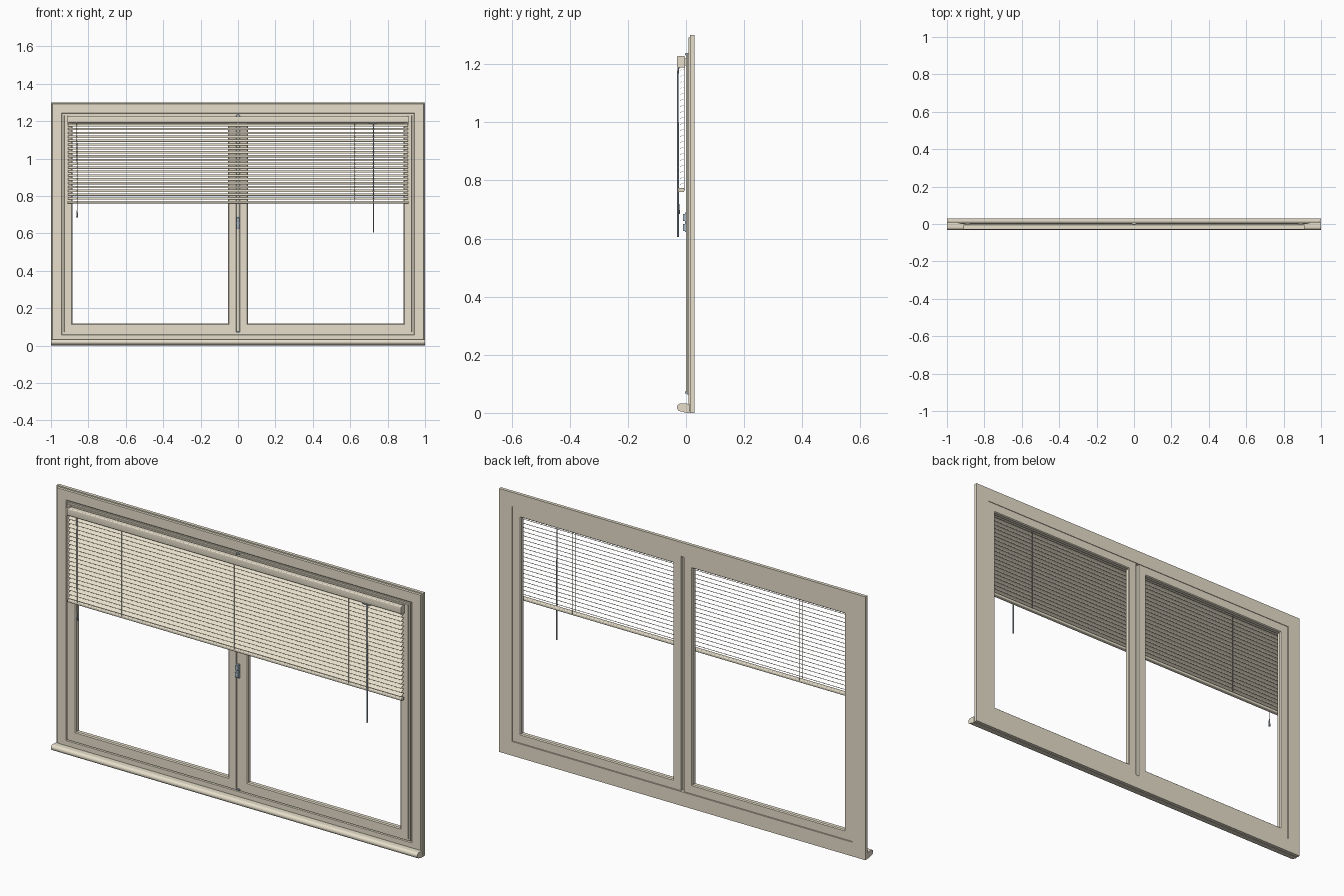
import bpy, bmesh, math
from mathutils import Vector

cube = bpy.data.objects.get("Cube")
if cube:
    bpy.data.objects.remove(cube, do_unlink=True)


def material(name, rgb):
    m = bpy.data.materials.new(name)
    m.use_nodes = True
    m.diffuse_color = (*rgb, 1)
    m.node_tree.nodes["Principled BSDF"].inputs["Base Color"].default_value = (*rgb, 1)
    return m


CREAM = material("cream", (0.80, 0.74, 0.60))
STEEL = material("blue grey metal", (0.40, 0.49, 0.56))
CORD = material("cord grey", (0.40, 0.39, 0.35))


def finish(name, bm, mat, smooth=False):
    bmesh.ops.recalc_face_normals(bm, faces=bm.faces)
    mesh = bpy.data.meshes.new(name)
    bm.to_mesh(mesh)
    bm.free()
    mesh.materials.append(mat)
    ob = bpy.data.objects.new(name, mesh)
    bpy.context.collection.objects.link(ob)
    if smooth:
        bpy.ops.object.select_all(action='DESELECT')
        ob.select_set(True)
        bpy.context.view_layer.objects.active = ob
        bpy.ops.object.shade_smooth_by_angle(angle=math.radians(35))
    return ob


def loft(bm, start, end):
    """Closed solid between two matching outlines."""
    a = [bm.verts.new(p) for p in start]
    b = [bm.verts.new(p) for p in end]
    n = len(a)
    bm.faces.new(a)
    bm.faces.new(b)
    for k in range(n):
        bm.faces.new((a[k], a[(k + 1) % n], b[(k + 1) % n], b[k]))


def mitred_frame(name, x0, x1, z0, z1, profile):
    """Four lengths of an (inset, y) profile, mitred together at the corners."""
    ends = [[(cx + sx * i, y, cz + sz * i) for i, y in profile]
            for cx, cz, sx, sz in ((x0, z0, 1, 1), (x1, z0, -1, 1), (x1, z1, -1, -1), (x0, z1, 1, -1))]
    bm = bmesh.new()
    for c in range(4):
        loft(bm, ends[c], ends[(c + 1) % 4])
    return finish(name, bm, CREAM)


def extrude_x(bm, x0, x1, profile):
    """Extrude a closed (y, z) profile along x."""
    loft(bm, [(x0, y, z) for y, z in profile], [(x1, y, z) for y, z in profile])


def rounded(y0, y1, z0, z1, r, steps=4):
    pts = []
    corners = ((y1 - r, z1 - r), (y0 + r, z1 - r), (y0 + r, z0 + r), (y1 - r, z0 + r))
    for q, (cy, cz) in enumerate(corners):
        for s in range(steps + 1):
            t = (q + s / steps) * math.pi / 2
            pts.append((cy + r * math.cos(t), cz + r * math.sin(t)))
    return pts


def bar(name, x0, x1, profile, mat):
    bm = bmesh.new()
    extrude_x(bm, x0, x1, profile)
    return finish(name, bm, mat, True)


def rod(bm, p, q, r0, r1=None, sides=8):
    p, q = Vector(p), Vector(q)
    new = bmesh.ops.create_cone(bm, cap_ends=True, segments=sides, radius1=r0,
                                radius2=r0 if r1 is None else r1, depth=(q - p).length)["verts"]
    turn = Vector((0, 0, 1)).rotation_difference(q - p)
    for v in new:
        v.co = turn @ v.co + (p + q) / 2


# Fixed outer frame and the two stepped sashes
mitred_frame("outer_frame", -1, 1, 0, 1.3,
             [(0, .03), (0, .014), (.006, .014), (.009, .008), (.056, .008),
              (.06, .012), (.07, .012), (.07, .03)])
sash = [(0, .012), (0, .004), (.008, .004), (.009, 0), (.048, 0), (.053, .004),
        (.053, .022), (.049, .027), (.008, .027), (.008, .012)]
for side, x0, x1 in (("right", -.937, -.001), ("left", .001, .937)):
    mitred_frame(side + "_sash", x0, x1, .064, 1.238, sash)

# Window sill with a rounded nose
nose = [(-.017 + .014 * math.cos(t), .019 + .014 * math.sin(t))
        for t in (math.radians(90 + 20 * k) for k in range(10))]
bar("sill", -1, 1, [(.012, .031)] + nose + [(.002, 0), (.012, 0)], CREAM)

# Sash lock across the meeting stiles, with small catches above and below
for name, z0, z1, y0 in (("lock_plate", .622, .69, -.004), ("lock_lower_knob", .626, .65, -.011),
                         ("lock_upper_knob", .66, .684, -.011),
                         ("top_catch", 1.23, 1.238, -.003), ("bottom_catch", .066, .074, -.003)):
    bar(name, -.009, .009, rounded(y0, .004, z0, z1, .0024), STEEL)

# Blind head rail with end caps and wall clips
bar("head_rail", -.905, .905, rounded(-.03, -.004, 1.19, 1.226, .004), CREAM)
for s in (-1, 1):
    bar("head_rail_cap", s * .905, s * .912, rounded(-.031, -.003, 1.188, 1.228, .005), CREAM)
    bar("head_rail_clip", s * .88, s * .9, rounded(-.006, .002, 1.195, 1.222, .002), CREAM)

# Tilted, slightly crowned slats
COUNT, TOP, BOTTOM, MID = 20, 1.178, .786, -.016
TILT, HALF = math.radians(30), .0115
bm = bmesh.new()
for i in range(COUNT):
    z = TOP + (BOTTOM - TOP) * i / (COUNT - 1)
    upper, lower = [], []
    for k in range(5):
        u = -1 + k / 2
        crown = .0016 * (1 - u * u)
        for rim, w in ((upper, crown + .0004), (lower, crown - .0004)):
            rim.append((MID + u * HALF * math.cos(TILT) - w * math.sin(TILT),
                        z + u * HALF * math.sin(TILT) + w * math.cos(TILT)))
    extrude_x(bm, -.91, .91, upper + lower[::-1])
finish("slats", bm, CREAM, True)

# Bottom rail
bar("bottom_rail", -.912, .912, rounded(-.027, -.006, .76, .774, .004), CREAM)

# Ladder cords in front of and behind the slats
bm = bmesh.new()
for x in (-.615, 0, .625):
    for y in (MID - .0115, MID + .0115):
        rod(bm, (x, y, .768), (x, y, 1.195), .0011, sides=6)
finish("ladder_cords", bm, CORD)

# Tilt wand hanging from a small hook
bm = bmesh.new()
rod(bm, (.725, -.028, .605), (.725, -.028, 1.0), .0036, .0032, 6)
rod(bm, (.725, -.028, 1.0), (.725, -.028, 1.172), .0024, sides=6)
finish("tilt_wand", bm, STEEL, True)
bm = bmesh.new()
rod(bm, (.725, -.028, 1.168), (.725, -.026, 1.19), .003)
rod(bm, (.7, -.026, 1.188), (.74, -.026, 1.188), .004)
finish("wand_hook", bm, STEEL, True)

# Lift cord pair with a tassel
bm = bmesh.new()
for dx in (-.002, .002):
    rod(bm, (-.86 + dx, -.029, 1.192), (-.86, -.026, .715), .0011, sides=6)
finish("lift_cord", bm, CORD)
bm = bmesh.new()
rod(bm, (-.86, -.026, .685), (-.86, -.026, .722), .0055, .0025, 10)
finish("cord_tassel", bm, STEEL, True)
